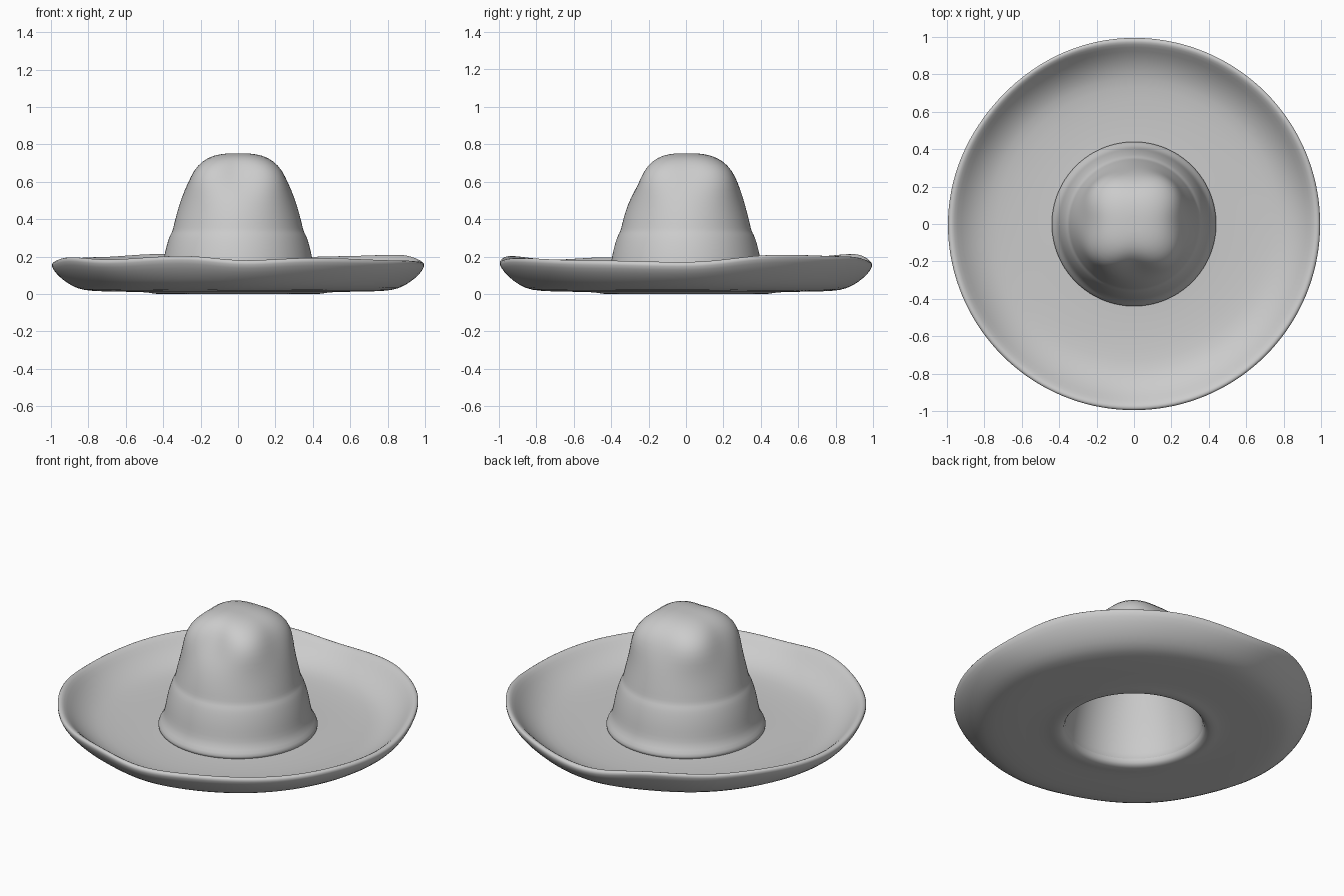
import bpy
import bmesh
from math import sin, cos, pi, degrees, exp

cube = bpy.data.objects.get("Cube")
if cube:
    bpy.data.objects.remove(cube)

felt = bpy.data.materials.new("grey_felt")
felt.use_nodes = True
grey = (0.6, 0.6, 0.6, 1)
felt.diffuse_color = grey
felt.node_tree.nodes["Principled BSDF"].inputs["Base Color"].default_value = grey

SEGMENTS = 72


def lathe(name, profile, shape):
    """Spin an (r, z) profile; shape(r, z, angle) bends each point."""
    bm = bmesh.new()
    rings = []
    for r, z in profile:
        if r == 0:
            rings.append([bm.verts.new((0, 0, z))] * SEGMENTS)
            continue
        ring = []
        for i in range(SEGMENTS):
            a = 2 * pi * i / SEGMENTS
            rr, zz = shape(r, z, a)
            ring.append(bm.verts.new((rr * cos(a), rr * sin(a), zz)))
        rings.append(ring)
    for upper, lower in zip(rings, rings[1:]):
        for i in range(SEGMENTS):
            j = (i + 1) % SEGMENTS
            corners = dict.fromkeys((upper[i], lower[i], lower[j], upper[j]))
            bm.faces.new(list(corners))
    bmesh.ops.recalc_face_normals(bm, faces=bm.faces)
    mesh = bpy.data.meshes.new(name)
    bm.to_mesh(mesh)
    bm.free()
    mesh.materials.append(felt)
    mesh.shade_smooth()
    obj = bpy.data.objects.new(name, mesh)
    bpy.context.collection.objects.link(obj)
    smooth = obj.modifiers.new("smooth", "SUBSURF")
    smooth.levels = smooth.render_levels = 1
    return obj


# Rim height around the brim: angle in degrees, height
RIM = [(0, .17), (30, .215), (60, .205), (90, .17), (114, .22), (140, .2),
       (180, .17), (205, .2), (225, .185), (253, .208), (272, .18),
       (293, .195), (330, .18), (360, .17)]


def rim_height(a):
    d = degrees(a) % 360
    for (a0, h0), (a1, h1) in zip(RIM, RIM[1:]):
        if a0 <= d <= a1:
            t = (1 - cos(pi * (d - a0) / (a1 - a0))) / 2
            return h0 + (h1 - h0) * t


def wavy_brim(r, z, a):
    lift = max(0, (r - 0.75) / 0.25) ** 2
    narrow = 0.012 * exp(-((degrees(a) - 138) / 25) ** 2)
    return r * (1 - narrow * lift), z + (rim_height(a) - 0.18) * lift


def pinched_crown(r, z, a):
    # Four soft pinches on the axes, the front one deepest
    k = exp(-((z - 0.66) / 0.11) ** 2)
    ridge = 0.17 * (1 - cos(4 * a)) / 2
    front = 0.10 * max(0, -sin(a)) ** 8
    back = 0.05 * max(0, sin(a)) ** 2
    return r * (1 + k * (ridge - front + back)), z


# Dish-shaped brim, from the crown joint over the rim and back underneath
lathe("brim", [
    (0.38, 0.05), (0.46, 0.045), (0.60, 0.045), (0.74, 0.052), (0.82, 0.07),
    (0.90, 0.115), (0.95, 0.165), (0.975, 0.182), (0.993, 0.178),
    (1.002, 0.16), (0.975, 0.115), (0.92, 0.065), (0.86, 0.03),
    (0.79, 0.014), (0.60, 0.012), (0.48, 0.01), (0.45, 0.0), (0.41, 0.0),
    (0.385, 0.015), (0.38, 0.05)], wavy_brim)

# Hollow crown: outer wall with a band step, then the lining
lathe("crown", [
    (0, 0.752), (0.06, 0.752), (0.13, 0.742), (0.19, 0.712), (0.235, 0.66),
    (0.27, 0.59), (0.30, 0.52), (0.325, 0.44), (0.343, 0.37), (0.350, 0.335),
    (0.362, 0.318), (0.376, 0.28), (0.392, 0.22), (0.402, 0.16),
    (0.412, 0.11), (0.438, 0.075), (0.444, 0.05), (0.42, 0.035),
    (0.385, 0.02), (0.375, 0.06), (0.365, 0.16), (0.33, 0.32),
    (0.29, 0.46), (0.235, 0.60), (0.16, 0.68), (0.07, 0.71), (0, 0.715)],
    pinched_crown)
